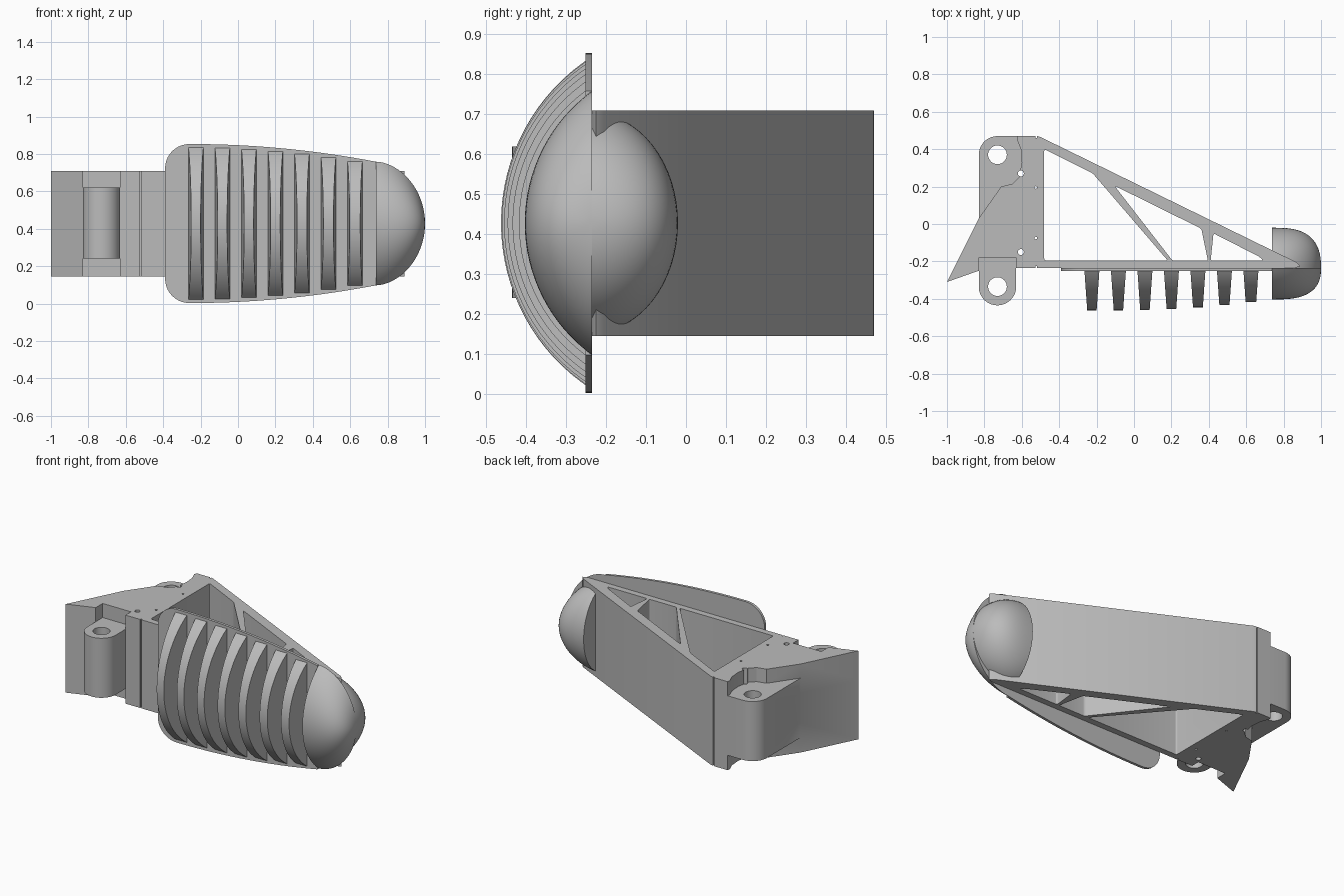
import bpy, bmesh, math
from mathutils import Vector

cube = bpy.data.objects.get("Cube")
if cube:
    bpy.data.objects.remove(cube, do_unlink=True)

grey = bpy.data.materials.new("light_grey")
grey.use_nodes = True
grey.diffuse_color = (0.5, 0.5, 0.5, 1)
grey.node_tree.nodes["Principled BSDF"].inputs["Base Color"].default_value = (0.5, 0.5, 0.5, 1)

MID = 0.428          # height of the symmetry plane
FACE = -0.235        # plane where the pad meets the frame
LOW, HIGH = 0.145, 0.71
LUG_LOW, LUG_HIGH = 0.24, 0.62


def finish(name, bm, smooth=False):
    bmesh.ops.recalc_face_normals(bm, faces=bm.faces)
    mesh = bpy.data.meshes.new(name)
    bm.to_mesh(mesh)
    bm.free()
    mesh.materials.append(grey)
    ob = bpy.data.objects.new(name, mesh)
    bpy.context.collection.objects.link(ob)
    if smooth:
        select(ob)
        bpy.ops.object.shade_smooth_by_angle(angle=math.radians(35))
    return ob


def select(ob):
    bpy.ops.object.select_all(action='DESELECT')
    ob.select_set(True)
    bpy.context.view_layer.objects.active = ob


def prism(name, outline, z0, z1, rounding=0):
    """Plan outline extruded upwards, with optional rounded upright edges."""
    bm = bmesh.new()
    face = bm.faces.new([bm.verts.new((x, y, z0)) for x, y in outline])
    side = bmesh.ops.extrude_face_region(bm, geom=[face])["geom"]
    for v in side:
        if isinstance(v, bmesh.types.BMVert):
            v.co.z = z1
    if rounding:
        upright = [e for e in bm.edges if abs(e.verts[0].co.z - e.verts[1].co.z) > 1e-4]
        bmesh.ops.bevel(bm, geom=upright, offset=rounding, segments=4,
                        profile=0.5, affect='EDGES')
    return finish(name, bm)


def rod(name, start, end, radius, sides=40):
    a, b = Vector(start), Vector(end)
    bm = bmesh.new()
    bmesh.ops.create_cone(bm, cap_ends=True, segments=sides, radius1=radius,
                          radius2=radius, depth=(b - a).length)
    turn = (b - a).to_track_quat('Z', 'Y').to_matrix()
    for v in bm.verts:
        v.co = turn @ v.co + (a + b) / 2
    return finish(name, bm)


def cut(ob, cutter):
    mod = ob.modifiers.new("cut", 'BOOLEAN')
    mod.operation, mod.solver, mod.object = 'DIFFERENCE', 'EXACT', cutter
    select(ob)
    bpy.ops.object.modifier_apply(modifier=mod.name)
    bpy.data.objects.remove(cutter, do_unlink=True)


def box(x0, x1, y0, y1):
    return [(x0, y0), (x1, y0), (x1, y1), (x0, y1)]


def corner(cx, cy, r, start, end, steps=10):
    angles = [math.radians(start + (end - start) * i / steps) for i in range(steps + 1)]
    return [(cx + r * math.cos(a), cy + r * math.sin(a)) for a in angles]


# Frame: base block, pointed tongue and tapering truss in one outline
LUG_X, BACK_Y, FRONT_Y = -0.73, 0.37, -0.335
outline = [(-1, -0.31), (-0.83, -0.25), (-0.83, FACE), (0.86, FACE), (0.89, -0.225),
           (0.87, -0.205), (-0.5, 0.465), (-0.52, 0.47)]
outline += corner(LUG_X, BACK_Y, 0.1, 90, 180) + [(-0.83, 0.03)]
frame = prism("finger_frame", outline, LOW, HIGH)

# Truss windows
windows = [
    [(-0.48, -0.195), (0.18, -0.195), (-0.22, 0.27), (-0.48, 0.4)],
    [(0.205, -0.195), (0.395, -0.195), (0.36, -0.025), (-0.105, 0.205)],
    [(0.41, -0.195), (0.69, -0.195), (0.67, -0.175), (0.425, -0.05)]]
for w in windows:
    cut(frame, prism("window_cutter", w, 0, 1, 0.01))

# Recesses above and below both lugs
back_recess = [(-0.9, -0.075), (-0.83, 0.03), (-0.71, 0.2), (-0.65, 0.215), (-0.615, 0.25),
               (-0.6, 0.33), (-0.605, 0.4), (-0.625, 0.45), (-0.62, 0.5), (-0.9, 0.5)]
for z0, z1 in ((0, LUG_LOW), (LUG_HIGH, 1)):
    cut(frame, prism("recess_cutter", back_recess, z0, z1))
    cut(frame, prism("recess_cutter", box(-0.83, -0.63, -0.3, -0.18), z0, z1))

# Groove along the sloping tongue, running into the back lug
along = Vector((0.447, 0.894, 0))
tip = Vector((-1, -0.31, MID))
cut(frame, rod("groove_cutter", tip - along * 0.15, tip + along * 0.5, 0.095))
cut(frame, rod("lug_hole_cutter", (LUG_X, BACK_Y, 0), (LUG_X, BACK_Y, 1), 0.05))

# Fine seams and screw holes in the base block
for y in (FACE, 0.47):
    cut(frame, prism("seam_cutter", box(-0.526, -0.518, y - 0.01, y + 0.01), 0, 1))
for x, y, r in ((-0.605, 0.27, 0.016), (-0.605, -0.15, 0.016),
                (-0.525, 0.195, 0.007), (-0.525, -0.075, 0.007)):
    cut(frame, rod("screw_cutter", (x, y, 0), (x, y, 1), r, 16))
select(frame)
bpy.ops.object.shade_smooth_by_angle(angle=math.radians(30))

# Front lug
lug = prism("front_lug", [(-0.63, -0.17), (-0.83, -0.17)] + corner(LUG_X, FRONT_Y, 0.1, 180, 360, 24),
            LUG_LOW, LUG_HIGH)
cut(lug, rod("lug_hole_cutter", (LUG_X, FRONT_Y, 0), (LUG_X, FRONT_Y, 1), 0.05))
select(lug)
bpy.ops.object.shade_smooth_by_angle(angle=math.radians(30))


# Pad shape: half height and depth along its length
CAP = 0.737


def half_height(x):
    return 0.425 - 0.095 * ((x + 0.25) / 0.99) ** 2 if x > -0.25 else 0.425


def depth(x):
    return 0.228 - 0.06 * max(0, (x + 0.1) / 0.84) ** 2


def arc(h, d, steps=32):
    """Circular arc of half chord h and rise d, as (rise, height) pairs."""
    r = (h * h + d * d) / (2 * d)
    half = math.asin(min(1, h / r))
    angles = [half * (2 * i / steps - 1) for i in range(steps + 1)]
    return [(r * math.cos(a) - (r - d), r * math.sin(a)) for a in angles]


def loft(name, rings):
    bm = bmesh.new()
    rows = [[bm.verts.new(p) for p in ring] for ring in rings]
    n = len(rows[0])
    for a, b in zip(rows, rows[1:]):
        for i in range(n):
            j = (i + 1) % n
            bm.faces.new((a[i], a[j], b[j], b[i]))
    bm.faces.new(rows[0])
    bm.faces.new(rows[-1])
    return finish(name, bm, True)


# Thin backing plate with rounded near corners
xs = [-0.25 + (CAP + 0.25) * i / 16 for i in range(17)]
top = [(-0.39, 0.295)] + corner(-0.26, 0.295, 0.13, 180, 90)[1:]
top += [(x, half_height(x)) for x in xs]
edge = top + [(x, -h) for x, h in reversed(top)]
loft("pad_plate", [[(x, y, MID + h) for x, h in edge] for y in (FACE, -0.252)])

# Seven tapered grip ribs
for k in range(7):
    x = -0.225 + 0.1417 * k
    prof = arc(half_height(x) - 0.008, depth(x))
    rings = [[(x + s * (0.041 - 0.07 * d), FACE - d, MID + z) for d, z in prof] for s in (-1, 1)]
    loft("grip_rib_%d" % (k + 1), rings)

# Rounded fingertip: front half follows the pad, back half is a smaller dome
stations = [math.sin(math.pi / 2 * i / 20) for i in range(20)] + [0.9995]


def tip_ring(t, h, d, back):
    x = CAP + (1 - CAP) * t
    hs = h * (1 - t ** 1.8) ** 0.5
    ds = d * (1 - t ** 3) ** 0.4
    if back:
        angles = [math.pi * (i / 32 - 0.5) for i in range(33)]
        return [(x, FACE + ds * math.cos(a), MID + hs * math.sin(a)) for a in angles]
    return [(x, FACE - ds * p / d, MID + hs * z / h) for p, z in arc(h, d)]


loft("fingertip_front", [tip_ring(t, half_height(CAP), depth(CAP), False) for t in stations])
loft("fingertip_back", [tip_ring(t, 0.275, 0.215, True) for t in stations])
